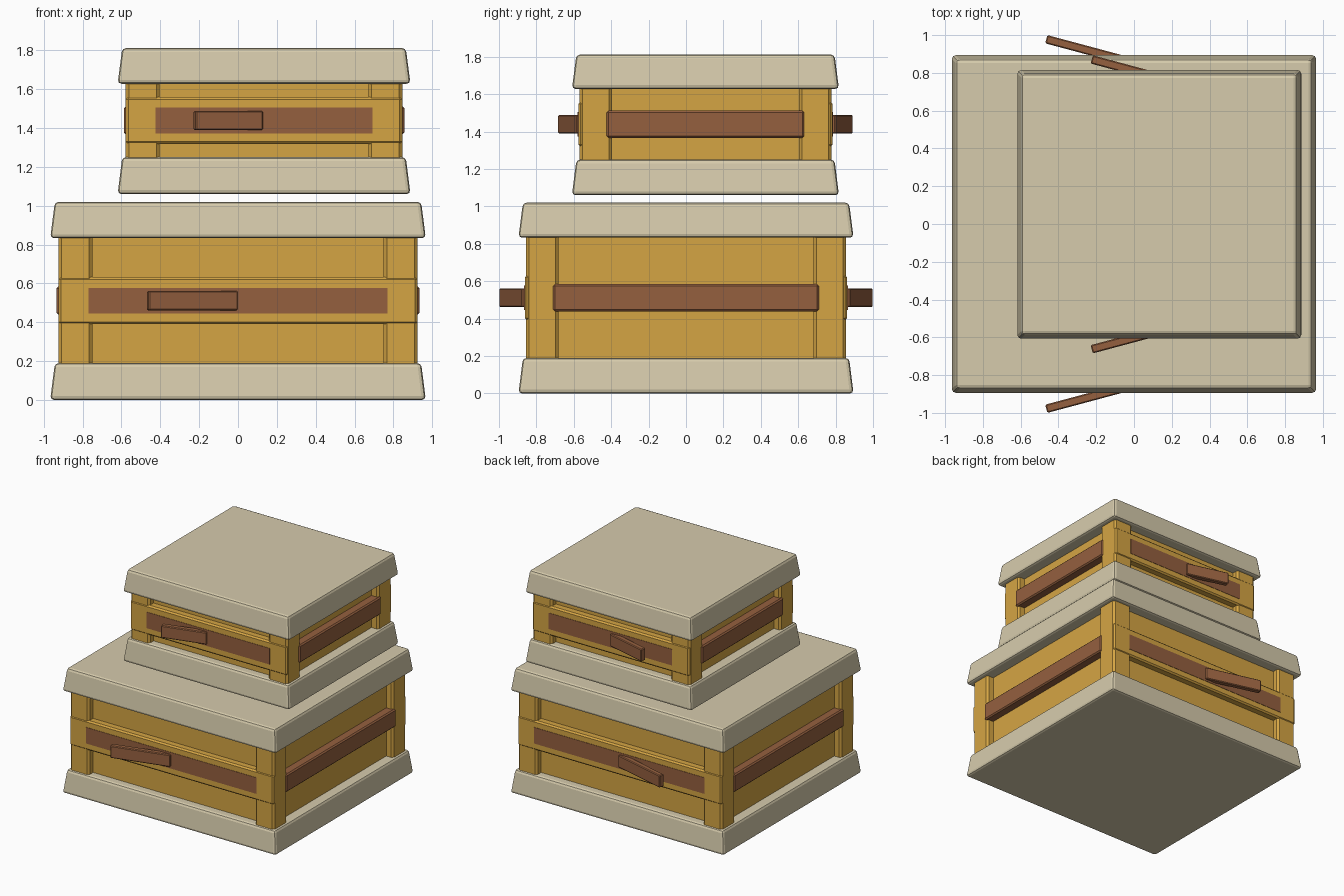
import bpy, bmesh, math
from mathutils import Matrix

if "Cube" in bpy.data.objects:
    bpy.data.objects.remove(bpy.data.objects["Cube"])


def srgb(r, g, b):
    def lin(c):
        c /= 255
        return c / 12.92 if c <= 0.04045 else ((c + 0.055) / 1.055) ** 2.4
    return (lin(r), lin(g), lin(b), 1)


def material(name, rgb):
    m = bpy.data.materials.new(name)
    m.diffuse_color = srgb(*rgb)
    m.use_nodes = True
    m.node_tree.nodes["Principled BSDF"].inputs["Base Color"].default_value = m.diffuse_color
    return m


CREAM = material("cream_lid", (214, 203, 172))
GOLD = material("golden_wood", (213, 165, 68))
BROWN = material("brown_strap", (149, 96, 63))


def box(name, lo, hi, mat, bevel=0.0, segments=1, taper=0.0, turn=0.0):
    """Box between two corners, optionally narrowed at the top, turned about z and bevelled."""
    size = [b - a for a, b in zip(lo, hi)]
    mid = [(a + b) / 2 for a, b in zip(lo, hi)]
    bm = bmesh.new()
    bmesh.ops.create_cube(bm, size=1)
    for v in bm.verts:
        top = v.co.z > 0
        for i in range(3):
            v.co[i] *= size[i]
        if top:
            v.co.x -= math.copysign(taper, v.co.x)
            v.co.y -= math.copysign(taper, v.co.y)
    if bevel:
        bmesh.ops.bevel(bm, geom=bm.edges[:], offset=bevel, segments=segments,
                        profile=0.5, affect='EDGES')
    bm.transform(Matrix.Rotation(turn, 4, 'Z'))
    me = bpy.data.meshes.new(name)
    bm.to_mesh(me)
    bm.free()
    me.materials.append(mat)
    ob = bpy.data.objects.new(name, me)
    ob.location = mid
    bpy.context.collection.objects.link(ob)
    return ob


def crate(tag, cx, cy, hx, hy, z0, z1, z2, z3, handle_x, handle_len, handle_out):
    """hx, hy: half size over the posts; z0-z1 base slab, z2-z3 lid slab."""
    zm = (z1 + z2) / 2
    # base and lid slabs, narrowing upward
    for part, a, b in (("base", z0, z1), ("lid", z2, z3)):
        box(f"{tag}_{part}", (cx - hx - 0.042, cy - hy - 0.034, a),
            (cx + hx + 0.042, cy + hy + 0.034, b), CREAM, 0.02, 2, taper=0.024)
    # recessed wall panels
    box(f"{tag}_panels", (cx - hx + 0.06, cy - hy + 0.06, z1 - 0.02),
        (cx + hx - 0.06, cy + hy - 0.06, z2 + 0.02), GOLD)
    for sy, side in ((-1, "front"), (1, "back")):
        # corner posts
        for sx, hand in ((-1, "left"), (1, "right")):
            px, py = cx + sx * (hx - 0.0875), cy + sy * (hy - 0.093)
            box(f"{tag}_{side}_{hand}_post", (px - 0.0875, py - 0.0875, z1 - 0.02),
                (px + 0.0875, py + 0.0875, z2 + 0.02), GOLD, 0.016)
        # middle rail with flat strap
        ry = cy + sy * (hy - 0.05)
        box(f"{tag}_{side}_rail", (cx - hx + 0.002, ry - 0.05, zm - 0.121),
            (cx + hx - 0.002, ry + 0.05, zm + 0.121), GOLD, 0.012)
        sh = hx - 0.154
        box(f"{tag}_{side}_strap", (cx - sh, ry - 0.053, zm - 0.066),
            (cx + sh, ry + 0.053, zm + 0.066), BROWN)
        # handle flaring outward toward the left
        t = 0.045
        a = math.radians(15)
        hyc = cy + sy * (hy + handle_out - (t * math.cos(a) + handle_len * math.sin(a)) / 2)
        box(f"{tag}_{side}_handle", (handle_x - handle_len / 2, hyc - t / 2, zm - 0.05),
            (handle_x + handle_len / 2, hyc + t / 2, zm + 0.05), BROWN, 0.006, turn=-sy * a)
    # thick straps on the side walls
    for sx, hand in ((-1, "left"), (1, "right")):
        x = cx + sx * (hx - 0.035)
        box(f"{tag}_{hand}_strap", (x - 0.045, cy - hy + 0.152, zm - 0.073),
            (x + 0.045, cy + hy - 0.152, zm + 0.073), BROWN, 0.01)


crate("lower_crate", 0, 0, 0.925, 0.862, 0, 0.19, 0.833, 1.02, -0.235, 0.475, 0.138)
crate("upper_crate", 0.134, 0.104, 0.712, 0.68, 1.06, 1.25, 1.628, 1.812, -0.05, 0.36, 0.109)
